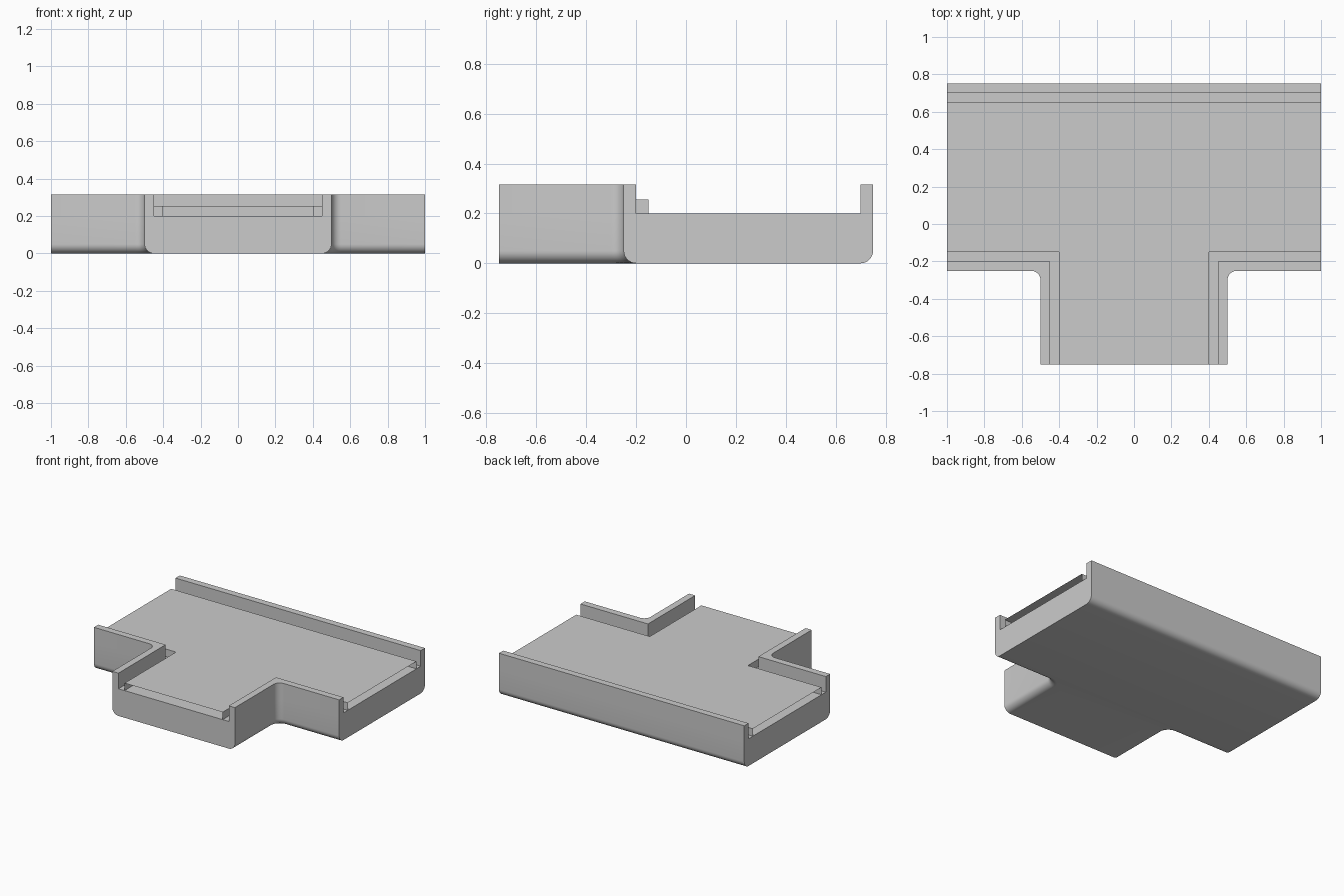
import bpy, bmesh
from math import sin, cos, pi

if "Cube" in bpy.data.objects:
    bpy.data.objects.remove(bpy.data.objects["Cube"])

R = 0.05                          # edge rounding and wall thickness
FLOOR, DECK, TOP = 0.2, 0.255, 0.315


def mirrored(path):
    return [(-x, y) for x, y in reversed(path)]


def three_sides(right, back_y):
    # right corner side, straight back side, left corner side (counter-clockwise)
    return [right, [(1, back_y), (-1, back_y)], mirrored(right)]


def outer_sides(d):
    # outer outline moved inward by d, with rounded inside corners
    arc = [(0.55 + (R + d) * cos(pi - i * pi / 16), -0.3 + (R + d) * sin(pi - i * pi / 16))
           for i in range(9)]
    return three_sides([(0.5 - d, -0.75)] + arc + [(1, -0.25 + d)], 0.75 - d)


def corner_sides(x, y, back_y):
    return three_sides([(x, -0.75), (x, y), (1, y)], back_y)


def at(path, z):
    return [(x, y, z) for x, y in path]


def face(bm, pts):
    bm.faces.new([bm.verts.new(p) for p in pts])


def strip(bm, low, high, closed=False):
    n = len(low)
    for i in range(n if closed else n - 1):
        j = (i + 1) % n
        face(bm, [low[i], low[j], high[j], high[i]])


def finish(bm, name, fix_normals):
    bmesh.ops.remove_doubles(bm, verts=bm.verts, dist=1e-5)
    if fix_normals:
        bmesh.ops.recalc_face_normals(bm, faces=bm.faces)
    mesh = bpy.data.meshes.new(name)
    bm.to_mesh(mesh)
    bm.free()
    ob = bpy.data.objects.new(name, mesh)
    bpy.context.collection.objects.link(ob)
    bpy.ops.object.select_all(action='DESELECT')
    ob.select_set(True)
    bpy.context.view_layer.objects.active = ob
    bpy.ops.object.shade_smooth_by_angle(angle=pi / 6)


# Base block with rounded lower edges and flat open ends
inner = corner_sides(0.45, -0.2, 0.7)


def ring(d, z):
    pts = []
    for o, i in zip(outer_sides(d), inner):
        pts += at([i[0]] + o + [i[-1]], z)
    return pts


bm = bmesh.new()
levels = [(R - R * sin(a * pi / 16), R - R * cos(a * pi / 16)) for a in range(9)]
levels.append((0, FLOOR))
for (d0, z0), (d1, z1) in zip(levels, levels[1:]):
    strip(bm, ring(d0, z0), ring(d1, z1), True)
face(bm, at(sum(reversed([p[::-1] for p in outer_sides(R)]), []), 0))
face(bm, at(sum(inner, []), FLOOR))

# Raised side walls
for o, i in zip(outer_sides(0), inner):
    strip(bm, at(o, FLOOR), at(o, TOP))
    strip(bm, at(i[::-1], FLOOR), at(i[::-1], TOP))
    face(bm, at(o + i[::-1], TOP))
    for k in (0, -1):
        face(bm, at([i[k], o[k]], FLOOR) + at([o[k], i[k]], TOP))
finish(bm, "tray_base", True)

# Thin deck with folded-down edges, open at the three ends
bm = bmesh.new()
deck = corner_sides(0.4, -0.15, 0.65)
face(bm, at(sum(deck, []), DECK))
for side in deck:
    strip(bm, at(side, FLOOR), at(side, DECK))
finish(bm, "raised_deck", False)
